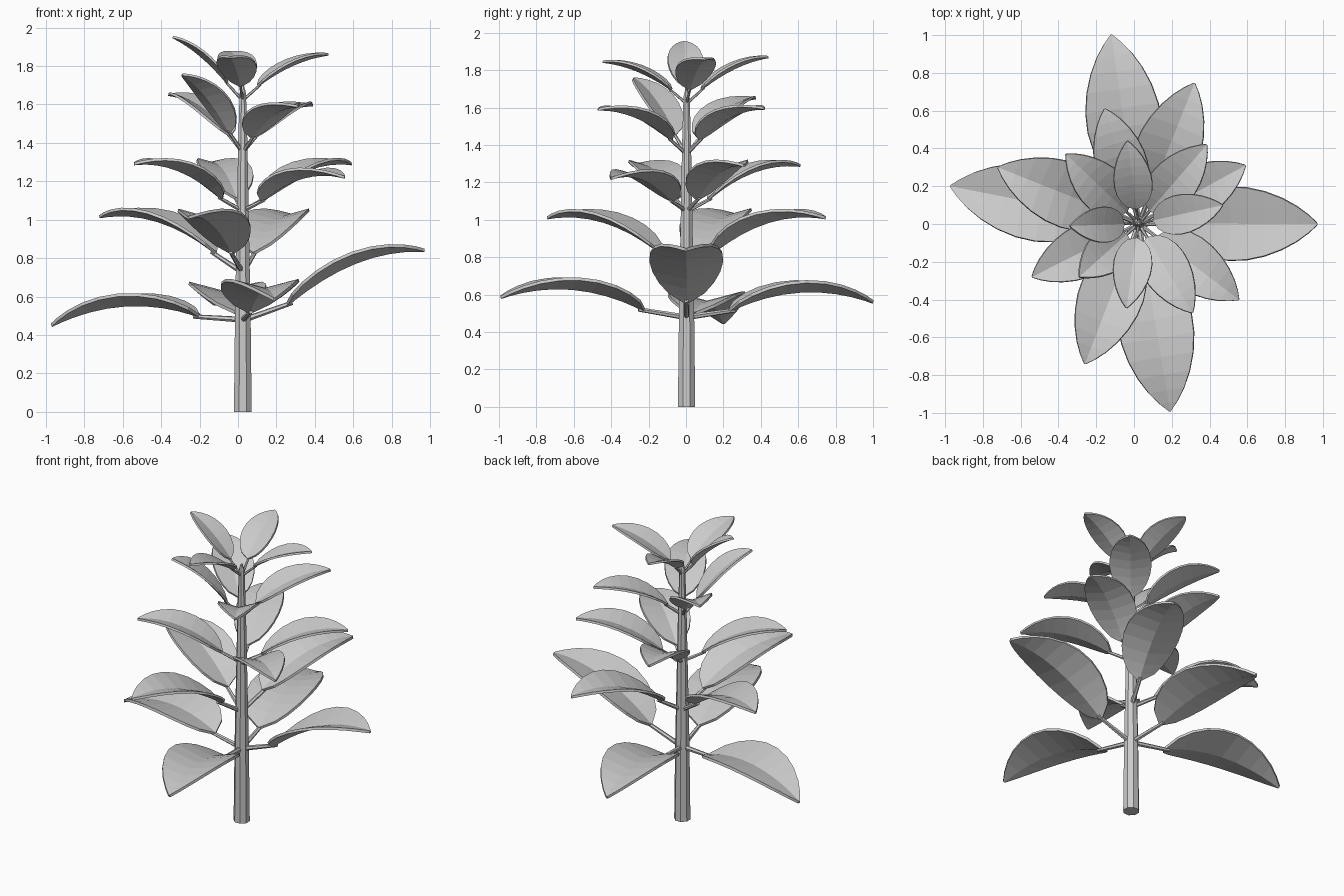
import bpy, bmesh, math
from mathutils import Vector

cube = bpy.data.objects.get("Cube")
if cube:
    bpy.data.objects.remove(cube)

mat = bpy.data.materials.new("light_grey")
mat.use_nodes = True
GREY = (0.6, 0.6, 0.6, 1)
mat.diffuse_color = GREY
mat.node_tree.nodes["Principled BSDF"].inputs["Base Color"].default_value = GREY

STEM = Vector((0.025, 0.003, 0))


def finish(bm, name):
    bmesh.ops.recalc_face_normals(bm, faces=bm.faces)
    mesh = bpy.data.meshes.new(name)
    bm.to_mesh(mesh)
    bm.free()
    mesh.materials.append(mat)
    obj = bpy.data.objects.new(name, mesh)
    bpy.context.collection.objects.link(obj)
    return obj


def tube(name, rings, sides):
    """Capped tube through (centre, radius) rings."""
    bm = bmesh.new()
    axis = (rings[-1][0] - rings[0][0]).normalized()
    u = axis.orthogonal().normalized()
    w = axis.cross(u)
    loops = []
    for centre, r in rings:
        angles = [math.tau * (i + 0.5) / sides for i in range(sides)]
        loops.append([bm.verts.new(centre + (u * math.cos(a) + w * math.sin(a)) * r) for a in angles])
    for a, b in zip(loops, loops[1:]):
        for i in range(sides):
            j = (i + 1) % sides
            bm.faces.new((a[i], a[j], b[j], b[i]))
    bm.faces.new(loops[0])
    bm.faces.new(loops[-1])
    return finish(bm, name)


def blade(name, start, tip, arch, rows=10):
    """Arched pointed leaf, folded upward along its midrib."""
    length = (tip - start).length
    side = Vector((0, 0, 1)).cross(tip - start).normalized()
    control = (start + tip) / 2 + Vector((0, 0, 2 * arch * length))
    half = 0.255 * length
    bm = bmesh.new()
    grid = []
    for i in range(rows + 1):
        k = i / rows
        t = 0.5 * k + 0.25 * (1 - math.cos(math.pi * k))
        mid = start * (1 - t) ** 2 + control * 2 * t * (1 - t) + tip * t * t
        tangent = ((control - start) * (1 - t) + (tip - control) * t).normalized()
        up = tangent.cross(side)
        w = half * max(t ** 0.6 * (1 - t) ** 0.85 / 0.374, 0.03)
        grid.append([bm.verts.new(mid + side * s * w + up * abs(s) * w * 0.26)
                     for s in (-1, -0.5, 0, 0.5, 1)])
    for a, b in zip(grid, grid[1:]):
        for j in range(4):
            bm.faces.new((a[j], a[j + 1], b[j + 1], b[j]))
    obj = finish(bm, name)
    solid = obj.modifiers.new("thickness", "SOLIDIFY")
    solid.thickness = 0.008 + 0.011 * length
    solid.offset = 0
    return obj


# Tapered stem
tube("stem", [(STEM + Vector((0, 0, z)), r) for z, r in
              ((0, 0.05), (0.5, 0.044), (1.0, 0.034), (1.4, 0.026), (1.66, 0.018), (1.7, 0.006))], 8)

# Whorls: stem height, stalk reach, stalk rise, arch, stalk radius, leaf tips
whorls = [
    (0.48, 0.23, 0.06, 0.105, 0.013,
     [(-0.12, 1.0, 0.56), (0.97, 0, 0.84), (0.19, -0.99, 0.585), (-0.97, 0.2, 0.45)]),
    (0.73, 0.15, 0.09, 0.11, 0.012,
     [(0.32, 0.745, 1.01), (-0.26, -0.74, 1.01), (-0.72, 0.3, 1.015)]),
    (1.05, 0.12, 0.06, 0.11, 0.010,
     [(0.59, 0.31, 1.29), (-0.155, 0.61, 1.29), (-0.54, -0.28, 1.29), (0.555, -0.4, 1.22)]),
    (1.36, 0.09, 0.07, 0.09, 0.009,
     [(0.385, 0.42, 1.595), (-0.36, 0.37, 1.65), (-0.29, -0.28, 1.755), (0.31, -0.47, 1.59)]),
    (1.63, 0.08, 0.07, 0.07, 0.007,
     [(0.47, 0.1, 1.86), (-0.035, 0.44, 1.87), (-0.34, -0.01, 1.95), (-0.04, -0.445, 1.845)]),
]
for level, (height, reach, rise, arch, radius, tips) in enumerate(whorls, 1):
    for n, point in enumerate(tips, 1):
        tip = Vector(point)
        flat = Vector((tip.x - STEM.x, tip.y - STEM.y, 0)).normalized()
        root = STEM + flat * 0.01 + Vector((0, 0, height))
        # Stalks of steeper leaves climb more
        climb = rise + 0.15 * (tip.z - height - 0.25)
        start = STEM + flat * reach + Vector((0, 0, height + climb))
        end = start + (tip - start) * 0.04
        tube(f"stalk_{level}_{n}", [(root, radius * 1.2), (end, radius * 0.9)], 6)
        blade(f"leaf_{level}_{n}", start, tip, arch)
